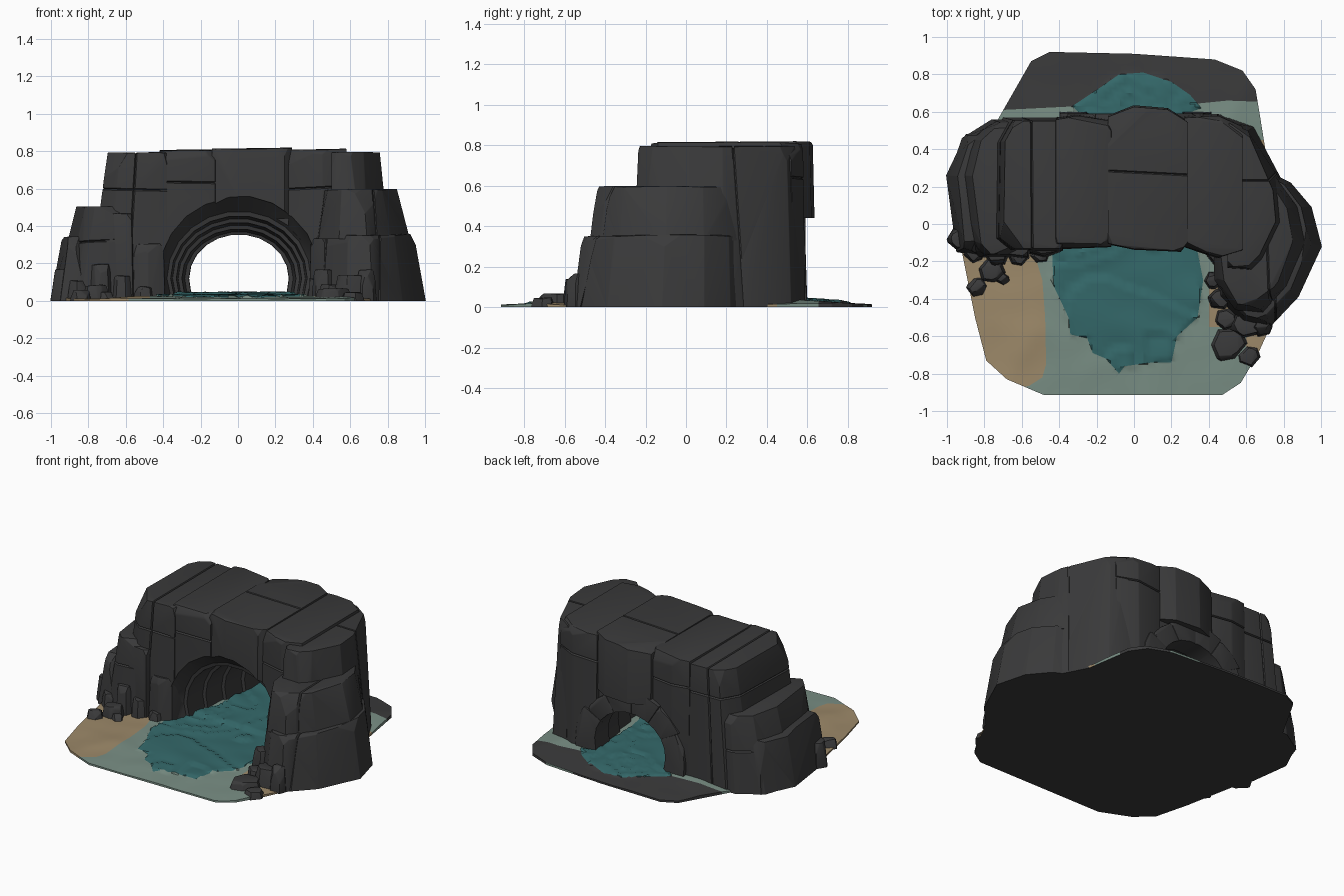
import bpy, bmesh, math, random
from mathutils import Vector, noise

if "Cube" in bpy.data.objects:
    bpy.data.objects.remove(bpy.data.objects["Cube"])

random.seed(7)


def material(name, rgb):
    m = bpy.data.materials.new(name)
    m.diffuse_color = (*rgb, 1)
    m.use_nodes = True
    m.node_tree.nodes["Principled BSDF"].inputs["Base Color"].default_value = m.diffuse_color
    return m


ROCK = material("dark rock", (0.042, 0.042, 0.043))
WATER = material("teal water", (0.034, 0.138, 0.142))
SAND = material("sand", (0.335, 0.25, 0.142))
PALE = material("pale shallows", (0.19, 0.27, 0.23))


def everything(bm):
    return bm.verts[:] + bm.edges[:] + bm.faces[:]


def smooth(ob, angle=28):
    bpy.ops.object.select_all(action='DESELECT')
    ob.select_set(True)
    bpy.context.view_layer.objects.active = ob
    bpy.ops.object.shade_smooth_by_angle(angle=math.radians(angle))


def finish(bm, name, mats, angle=28):
    bmesh.ops.recalc_face_normals(bm, faces=bm.faces[:])
    me = bpy.data.meshes.new(name)
    bm.to_mesh(me)
    bm.free()
    for m in mats:
        me.materials.append(m)
    ob = bpy.data.objects.new(name, me)
    bpy.context.collection.objects.link(ob)
    smooth(ob, angle)
    return ob


def crack(bm, axis, at, depth=0.014):
    """V-shaped groove around the stone, slightly tilted."""
    no = Vector([1.0 if axis == i else random.uniform(-.07, .07) for i in range(3)]).normalized()
    mid = sum((v.co for v in bm.verts), Vector()) / len(bm.verts)
    mid[axis] = at
    for off in (-0.006, 0.006, 0):
        cut = bmesh.ops.bisect_plane(bm, geom=everything(bm), plane_co=mid + no * off, plane_no=no)
    for v in {g for g in cut['geom_cut'] if isinstance(g, bmesh.types.BMVert)}:
        if v.co.z > 0.01:
            v.co += (mid - v.co).normalized() * depth


def hull_rock(name, points, chips=6, depth=0.02, bevel=0.014, cracks=()):
    """Convex stone with chipped corners, worn edges and cracks."""
    bm = bmesh.new()
    for p in points:
        bm.verts.new(p)
    low = min(p[2] for p in points)
    res = bmesh.ops.convex_hull(bm, input=bm.verts[:])
    loose = {g for g in res['geom_interior'] + res['geom_unused'] if isinstance(g, bmesh.types.BMVert)}
    if loose:
        bmesh.ops.delete(bm, geom=list(loose), context='VERTS')
    for _ in range(chips):
        d = Vector((random.uniform(-1, 1), random.uniform(-1, 1), random.uniform(0.1, 0.7))).normalized()
        reach = max(v.co.dot(d) for v in bm.verts) - depth * random.uniform(0.5, 1.4)
        bmesh.ops.bisect_plane(bm, geom=everything(bm), plane_co=d * reach, plane_no=d, clear_outer=True)
        bmesh.ops.holes_fill(bm, edges=[e for e in bm.edges if e.is_boundary], sides=0)
    bmesh.ops.remove_doubles(bm, verts=bm.verts[:], dist=0.004)
    bmesh.ops.dissolve_limit(bm, angle_limit=0.06, verts=bm.verts[:], edges=bm.edges[:])
    bmesh.ops.bevel(bm, geom=bm.edges[:], offset=bevel, segments=2, profile=0.6,
                    affect='EDGES', clamp_overlap=True)
    for v in bm.verts:
        v.co.z = low if v.co.z < low + bevel * 0.6 else v.co.z
    for axis, at in cracks:
        crack(bm, axis, at)
    return finish(bm, name, [ROCK])


def block(name, outline, z0, z1, pivot, scale, **kw):
    """Stone from a footprint, its top scaled about a pivot."""
    pts = [(x, y, z0) for x, y in outline]
    pts += [(pivot[0] + (x - pivot[0]) * scale[0], pivot[1] + (y - pivot[1]) * scale[1],
             z1 + random.uniform(-0.012, 0.0)) for x, y in outline]
    return hull_rock(name, pts, **kw)


def boulder(name, x, y, r, h):
    n, turn = 6, random.uniform(0, 1)
    ring = [(x + r * random.uniform(0.85, 1.15) * math.cos(turn + i * math.tau / n),
             y + r * random.uniform(0.75, 1.05) * math.sin(turn + i * math.tau / n)) for i in range(n)]
    return block(name, ring, 0, h, (x, y), (0.78, 0.78), chips=4, depth=0.012, bevel=0.008)


# Tunnel cutter: stepped arch narrowing to the back (y, half width, rise)
sections = [(-0.45, 0.46, 0.49), (-0.13, 0.43, 0.44), (-0.04, 0.385, 0.36), (-0.035, 0.365, 0.335),
            (0.12, 0.355, 0.32), (0.125, 0.335, 0.30), (0.28, 0.325, 0.285), (0.285, 0.305, 0.265),
            (0.44, 0.29, 0.25), (0.445, 0.268, 0.235), (0.9, 0.262, 0.235)]
bm = bmesh.new()
rings = []
for y, w, h in sections:
    prof = [(w * math.cos(math.pi * i / 11), 0.12 + h * math.sin(math.pi * i / 11)) for i in range(12)]
    prof += [(-w * 0.88, -0.1), (w * 0.88, -0.1)]
    rings.append([bm.verts.new((x + 0.005, y, z)) for x, z in prof])
for a, b in zip(rings, rings[1:]):
    for i in range(14):
        j = (i + 1) % 14
        bm.faces.new((a[i], a[j], b[j], b[i]))
bm.faces.new(rings[0])
bm.faces.new(rings[-1][::-1])
cutter = finish(bm, "tunnel_cutter", [ROCK])
cutter.hide_render = True

# Arch masses, to be carved by the tunnel
carved = [
    block("left_mass", [(-.80, -.08), (-.70, -.15), (-.38, -.15), (-.38, .57), (-.70, .57), (-.80, .42)],
          0, .80, (-.38, .2), (.78, .95), cracks=[(2, .60), (0, -.56)]),
    block("left_inner", [(-.42, -.14), (-.12, -.13), (-.12, .56), (-.30, .59), (-.42, .57)],
          0, .815, (-.27, .2), (1, .97), cracks=[(2, .63)]),
    block("lintel", [(-.22, -.06), (.36, -.06), (.36, .55), (-.22, .55)], 0, .6, (0, .2), (1, 1), chips=0),
    block("keystone", [(-.14, -.11), (0, -.14), (.25, -.15), (.29, -.1), (.29, .55), (.18, .62), (0, .635), (-.14, .58)],
          .44, .82, (.07, .2), (1, .98), chips=4, cracks=[(1, .27)]),
    block("right_inner", [(.27, -.13), (.45, -.19), (.58, -.15), (.58, .53), (.45, .59), (.27, .58)],
          0, .815, (.4, .2), (1, .97), cracks=[(2, .62)]),
    block("right_outer", [(.50, -.26), (.68, -.27), (.84, 0), (.82, .18), (.73, .34), (.64, .52), (.50, .57)],
          0, .805, (.5, .2), (.76, .93), cracks=[(1, .25)]),
]
# Wedge stones around the back mouth
for k in range(6):
    a0, a1 = math.pi * k / 6, math.pi * (k + 1) / 6
    r = 0.40 + random.uniform(-0.02, 0.02)
    pts = [(q * math.cos(a), y, max(0.0, 0.12 + q * 0.92 * math.sin(a)))
           for q in (0.22, r) for a in (a0, (a0 + a1) / 2, a1) for y in (.42, .59)]
    if k in (0, 5):
        s = 1 if k == 0 else -1
        pts += [(s * q, y, 0) for q in (.22, r) for y in (.42, .60)]
    carved.append(hull_rock(f"back_arch_stone_{k + 1}", pts, chips=2, depth=.01, bevel=.01))
for ob in carved:
    mod = ob.modifiers.new("tunnel", 'BOOLEAN')
    mod.object, mod.operation, mod.solver = cutter, 'DIFFERENCE', 'EXACT'
    dg = bpy.context.evaluated_depsgraph_get()
    new = bpy.data.meshes.new_from_object(ob.evaluated_get(dg))
    ob.modifiers.clear()
    ob.data = new
    smooth(ob)
bpy.data.objects.remove(cutter)

# Right wing tiers curving forward
block("wing_lower", [(.45, -.40), (.58, -.53), (.72, -.56), (.88, -.39), (1.005, -.12), (.95, .09), (.84, .22),
                     (.70, .29), (.44, -.10)], 0, .36, (.62, .1), (.83, .93), chips=5, cracks=[(0, .74)])
block("wing_upper", [(.43, -.30), (.54, -.46), (.69, -.475), (.82, -.33), (.92, -.10), (.88, .09), (.76, .25),
                     (.42, 0)], .33, .60, (.6, 0), (.78, .93), chips=5, cracks=[(0, .72)])
# Left shoulder and buttresses
block("left_shoulder", [(-.92, -.12), (-.84, -.18), (-.62, -.18), (-.62, .56), (-.76, .56), (-.92, .46), (-.99, .26)],
      0, .51, (-.62, .2), (.66, .95), cracks=[(2, .3)])
block("left_outer", [(-.95, -.15), (-.84, -.17), (-.78, .50), (-.90, .48), (-1.005, .26)], 0, .35, (-.82, .2), (.65, .93))
block("left_buttress", [(-.72, -.17), (-.56, -.19), (-.54, .1), (-.72, .1)], 0, .47, (-.64, 0), (.9, .92), chips=4)
block("left_post", [(-.56, -.16), (-.48, -.18), (-.39, -.15), (-.37, .08), (-.56, .08)], 0, .31, (-.5, 0), (.92, .94), chips=4)
block("right_post", [(.38, -.16), (.46, -.26), (.54, -.2), (.5, .08), (.38, .08)], 0, .34, (.48, -.1), (.9, .92), chips=4)

# Loose stones (x, y, radius, height)
for i, b in enumerate([(-.925, -.08, .075, .17), (-.85, -.15, .06, .11), (-.76, -.25, .075, .09), (-.84, -.335, .06, .06),
                       (-.73, -.17, .07, .20), (-.62, -.17, .06, .14), (-.50, -.16, .06, .08), (-.70, -.30, .045, .05),
                       (.51, -.645, .115, .07), (.60, -.54, .09, .14), (.49, -.51, .07, .09), (.46, -.40, .07, .17),
                       (.69, -.55, .06, .17), (.61, -.70, .07, .05), (.43, -.30, .06, .12)]):
    boulder(f"loose_stone_{i + 1}", *b)

# Ground: one sheet, cut along the shorelines and coloured by zone
outline = [(-.92, -.15), (-.85, -.5), (-.79, -.73), (-.68, -.83), (-.48, -.915), (.47, -.915), (.57, -.85), (.66, -.7),
           (.76, -.48), (.92, -.2), (.80, .15), (.71, .35), (.67, .6), (.65, .72), (.58, .82), (.43, .88), (0, .91),
           (-.45, .92), (-.55, .87), (-.63, .73), (-.75, .52), (-.9, .35)]
pool = [(-.44, -.1), (-.43, -.33), (-.35, -.5), (-.34, -.59), (-.25, -.61), (-.22, -.69), (-.15, -.72), (-.08, -.8),
        (-.05, -.76), (.1, -.74), (.2, -.74), (.23, -.6), (.34, -.5), (.37, -.3), (.33, -.1), (.28, .2), (.28, .59),
        (.36, .62), (.3, .69), (.2, .76), (.05, .81), (-.08, .8), (-.18, .73), (-.33, .63), (-.27, .57), (-.28, .2)]
beach = [(-1, -.1), (-.55, -.1), (-.49, -.3), (-.475, -.5), (-.47, -.75), (-.49, -.82), (-.56, -.865), (-1, -.95)]
bank = [(-.9, .60), (-.3, .63), (.3, .64), (.5, .66), (.9, .645), (.9, .84), (.45, .875), (.1, .905), (0, 1), (-.9, 1)]


def inside(x, y, poly):
    hit = False
    for (x1, y1), (x2, y2) in zip(poly, poly[1:] + poly[:1]):
        if (y1 > y) != (y2 > y) and x < x1 + (y - y1) * (x2 - x1) / (y2 - y1):
            hit = not hit
    return hit


def zone(x, y):
    if inside(x, y, pool):
        return 1
    if inside(x, y, bank):
        return 0
    corner = (x > .41 and -.56 < y < -.3) or (x > .6 and -.74 < y < 0) or (x > .68 and .2 < y < .45)
    return 2 if corner or inside(x, y, beach) else 3


def height(x, y):
    edge = max(0, min(1, (.92 - abs(y)) / .35, (.72 - abs(x)) / .2))
    z = .012 + (.024 if y > 0 else .012) * edge
    if inside(x, y, pool):
        # overlapping sheets of water with small lips
        return z + .014 * ((3.5 * noise.noise(Vector((x * 3.2, y * 4, 1))) + y * 2.5) % 1)
    return z + .005 * noise.noise(Vector((x * 6, y * 6, 3)))


bm = bmesh.new()
bm.faces.new([bm.verts.new((x, y, 0)) for x, y in outline])
for axis in ((1, 0, 0), (0, 1, 0)):
    for i in range(-38, 39):
        bmesh.ops.bisect_plane(bm, geom=everything(bm), plane_co=Vector(axis) * i * .025, plane_no=axis)
for poly in (pool, beach, bank):
    for (x1, y1), (x2, y2) in zip(poly, poly[1:] + poly[:1]):
        near = [f for f in bm.faces if min(x1, x2) - .02 < f.calc_center_median().x < max(x1, x2) + .02
                and min(y1, y2) - .02 < f.calc_center_median().y < max(y1, y2) + .02]
        geom = {g for f in near for g in (*f.verts, *f.edges, f)}
        if geom:
            bmesh.ops.bisect_plane(bm, geom=list(geom), plane_co=(x1, y1, 0), plane_no=(y2 - y1, x1 - x2, 0))
for f in bm.faces:
    c = f.calc_center_median()
    f.material_index = zone(c.x, c.y)
for v in bm.verts:
    v.co.z = height(v.co.x, v.co.y)
rim = bmesh.ops.extrude_edge_only(bm, edges=[e for e in bm.edges if e.is_boundary])['geom']
for v in rim:
    if isinstance(v, bmesh.types.BMVert):
        v.co.z = 0
for f in bmesh.ops.holes_fill(bm, edges=[e for e in bm.edges if e.is_boundary], sides=0)['faces']:
    f.material_index = 0
finish(bm, "ground_and_water", [ROCK, WATER, SAND, PALE], 32)
